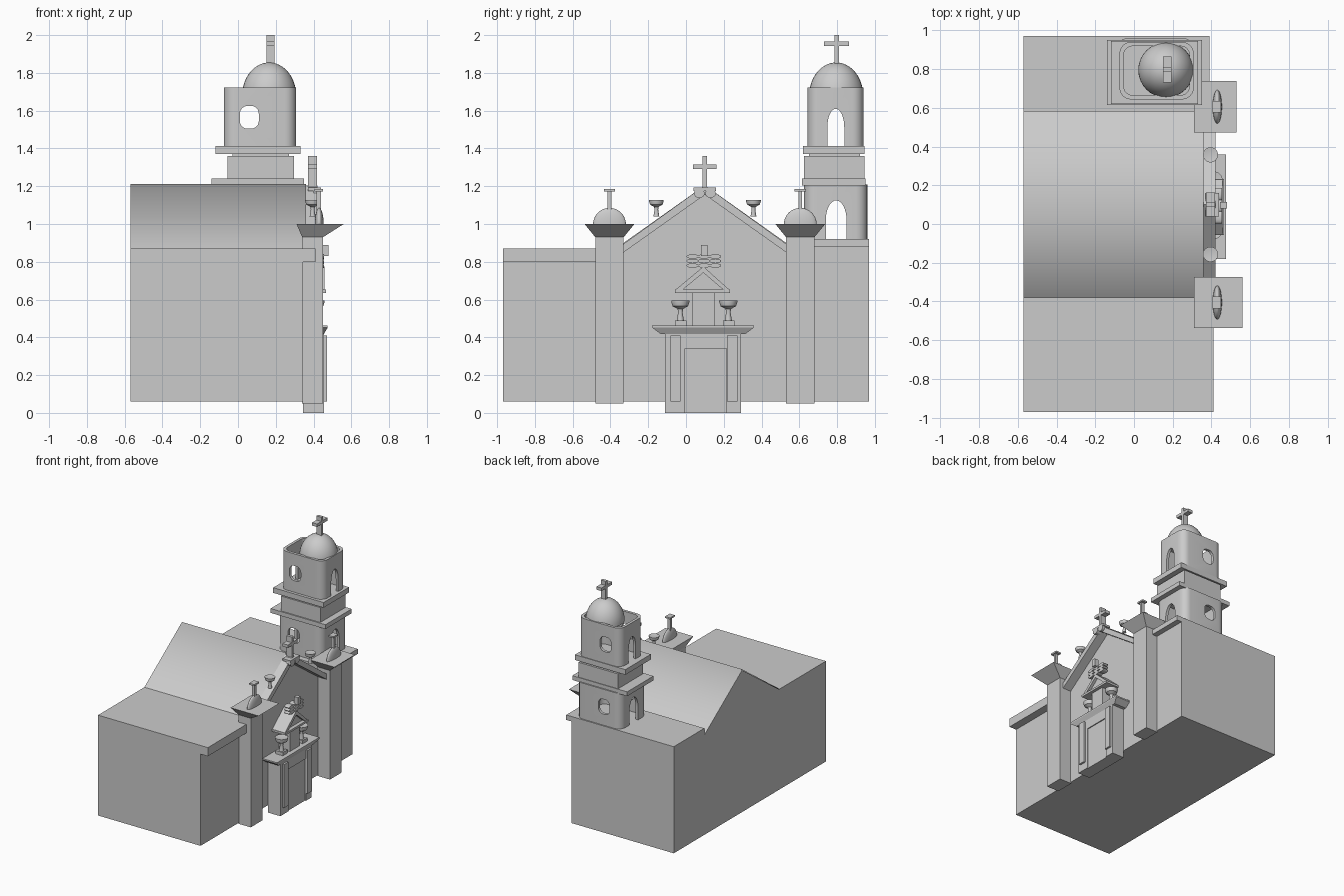
import bpy, bmesh, math
from mathutils import Vector

if "Cube" in bpy.data.objects:
    bpy.data.objects.remove(bpy.data.objects["Cube"])

stone = bpy.data.materials.new("grey_stone")
stone.use_nodes = True
stone.diffuse_color = (0.6, 0.6, 0.6, 1)
stone.node_tree.nodes["Principled BSDF"].inputs["Base Color"].default_value = (0.6, 0.6, 0.6, 1)


def finish(name, bm, smooth=None):
    bmesh.ops.recalc_face_normals(bm, faces=bm.faces)
    mesh = bpy.data.meshes.new(name)
    bm.to_mesh(mesh)
    bm.free()
    mesh.materials.append(stone)
    ob = bpy.data.objects.new(name, mesh)
    bpy.context.collection.objects.link(ob)
    if smooth:
        round_off(mesh, smooth)
    return ob


def round_off(mesh, degrees):
    for p in mesh.polygons:
        p.use_smooth = True
    mesh.set_sharp_from_angle(angle=math.radians(degrees))


def extrude(name, points, direction, smooth=None):
    """Closed outline pushed along a direction."""
    bm = bmesh.new()
    face = bm.faces.new([bm.verts.new(p) for p in points])
    new = bmesh.ops.extrude_face_region(bm, geom=[face])["geom"]
    bmesh.ops.translate(bm, vec=direction, verts=[g for g in new if isinstance(g, bmesh.types.BMVert)])
    return finish(name, bm, smooth)


def slab(name, profile, x0, x1, smooth=None):
    """Profile in (y, z), thick along x."""
    return extrude(name, [(x0, y, z) for y, z in profile], Vector((x1 - x0, 0, 0)), smooth)


def flare(name, low, z0, high, z1):
    """Block between two rectangles (x0, x1, y0, y1)."""
    bm = bmesh.new()
    rings = []
    for (x0, x1, y0, y1), z in ((low, z0), (high, z1)):
        rings.append([bm.verts.new((x, y, z)) for x, y in ((x0, y0), (x1, y0), (x1, y1), (x0, y1))])
    a, b = rings
    bm.faces.new(a)
    bm.faces.new(b)
    for i in range(4):
        j = (i + 1) % 4
        bm.faces.new((a[i], a[j], b[j], b[i]))
    return finish(name, bm)


def box(name, x0, x1, y0, y1, z0, z1):
    return flare(name, (x0, x1, y0, y1), z0, (x0, x1, y0, y1), z1)


def lathe(name, profile, x, y, squash=1, steps=32):
    """Profile (radius, z) spun round a vertical axis."""
    bm = bmesh.new()
    verts = [bm.verts.new((r, 0, z)) for r, z in profile]
    edges = [bm.edges.new(e) for e in zip(verts, verts[1:])]
    bmesh.ops.spin(bm, geom=verts + edges, cent=(0, 0, 0), axis=(0, 0, 1),
                   angle=math.tau, steps=steps, use_duplicate=False)
    bmesh.ops.remove_doubles(bm, verts=bm.verts, dist=0.0005)
    for v in bm.verts:
        v.co.x = v.co.x * squash + x
        v.co.y += y
    return finish(name, bm, 40)


def cross(name, x, y, z0, z1, arm_z, half, depth):
    box(name + "_post", x - depth, x + depth, y - 0.012, y + 0.012, z0, z1)
    box(name + "_arm", x - depth, x + depth, y - half, y + half, arm_z - 0.012, arm_z + 0.012)


def dome_profile(r, z, h, n=12):
    return [(0, z)] + [(r * math.cos(i / n * math.pi / 2), z + h * math.sin(i / n * math.pi / 2))
                       for i in range(n + 1)]


# Side wings and nave
box("side_wing", -0.57, 0.345, -0.97, -0.38, 0.06, 0.87)
box("side_wing_cornice", 0.345, 0.41, -0.97, -0.48, 0.80, 0.87)
box("tower_wing", -0.57, 0.345, 0.58, 0.97, 0.06, 0.92)
box("tower_wing_cornice", 0.345, 0.39, 0.68, 0.97, 0.88, 0.92)
MID = 0.1
slab("nave", [(-0.38, 0.06), (0.58, 0.06), (0.58, 0.865), (MID, 1.205), (-0.38, 0.865)], -0.57, 0.345)

# Roof sheet with softly shaded ridge
bm = bmesh.new()
rows = [[bm.verts.new((x, y, z)) for x in (-0.57, 0.36)]
        for y, z in ((-0.38, 0.87), (MID, 1.213), (0.58, 0.87))]
for a, b in zip(rows, rows[1:]):
    bm.faces.new((a[0], a[1], b[1], b[0]))
roof = finish("nave_roof", bm, 180)
if roof.data.polygons[0].normal.z < 0:
    roof.data.flip_normals()

# Gable moulding
slab("gable_moulding", [(-0.33, 0.895), (MID, 1.205), (0.53, 0.895), (0.53, 0.85),
                        (MID, 1.155), (-0.33, 0.85)], 0.345, 0.42)

# Front piers with flared caps, half domes and finials
for side, y, out in (("right", -0.405, 0.56), ("left", 0.605, 0.53)):
    box(side + "_pier", 0.34, 0.45, y - 0.075, y + 0.075, 0.05, 0.94)
    flare(side + "_pier_cap", (0.34, 0.45, y - 0.075, y + 0.075), 0.93,
          (0.31, out, y - 0.132, y + 0.132), 1.0)
    lathe(side + "_pier_dome", dome_profile(0.087, 0.998, 0.087), 0.43, y, 0.27)
    box(side + "_finial", 0.415, 0.44, y - 0.01, y + 0.01, 1.07, 1.175)
    box(side + "_finial_cap", 0.405, 0.45, y - 0.03, y + 0.03, 1.172, 1.185)


def urn(name, x, y, z, s):
    shape = [(0, 0), (0.4, 0), (0.25, 0.9), (0.3, 1.3), (0.85, 1.6), (1, 2.05), (1, 2.25), (0.8, 2.25), (0, 2)]
    lathe(name, [(r * s, z + h * s) for r, h in shape], x, y)


for side, s in (("right", -1), ("left", 1)):
    urn(side + "_gable_urn", 0.395, MID + s * 0.257, 1.04, 0.039)
    urn(side + "_portal_urn", 0.41, MID - 0.003 + s * 0.127, 0.488, 0.048)
    box(side + "_portal_urn_foot", 0.375, 0.44, MID + s * 0.127 - 0.03, MID + s * 0.127 + 0.03, 0.46, 0.489)
    # Scrolls under the gable cross
    disc = [(MID + s * 0.03 + 0.028 * math.cos(a), 1.162 + 0.024 * math.sin(a))
            for a in [i * math.tau / 20 for i in range(20)]]
    slab(side + "_gable_scroll", disc, 0.40, 0.44, 40)
    # Framed portal pilasters
    c = MID - 0.005 + s * 0.15
    box(side + "_portal_pilaster", 0.44, 0.47, c - 0.027, c + 0.027, 0.06, 0.41)

box("gable_cross_base", 0.37, 0.44, MID - 0.06, MID + 0.06, 1.175, 1.192)
cross("gable_cross", 0.395, MID, 1.18, 1.36, 1.303, 0.062, 0.024)

# Portal
slab("portal_surround", [(-0.11, 0), (-0.005, 0), (-0.005, 0.34), (0.215, 0.34), (0.215, 0),
                         (0.29, 0), (0.29, 0.42), (-0.11, 0.42)], 0.345, 0.455)
box("portal_door", 0.345, 0.447, -0.005, 0.215, 0, 0.34)
flare("portal_cornice", (0.345, 0.455, -0.135, 0.315), 0.418, (0.345, 0.475, -0.18, 0.36), 0.452)
box("portal_cornice_top", 0.345, 0.475, -0.18, 0.36, 0.452, 0.463)
box("portal_niche", 0.345, 0.44, 0.032, 0.153, 0.46, 0.64)
slab("pediment", [(-0.04, 0.65), (0.22, 0.65), (0.092, 0.745)], 0.345, 0.435)
slab("pediment_rake", [(-0.058, 0.65), (0.092, 0.775), (0.232, 0.65), (0.2, 0.65),
                       (0.092, 0.742), (-0.02, 0.65)], 0.345, 0.458)
box("pediment_base", 0.345, 0.465, -0.058, 0.232, 0.635, 0.652)
for row in range(3):
    for s in (-1, 0, 1):
        y, z = 0.095 + s * 0.06, 0.78 + row * 0.024
        oval = [(y + 0.032 * math.cos(i * math.tau / 16), z + 0.012 * math.sin(i * math.tau / 16))
                for i in range(16)]
        slab("pediment_scroll", oval, 0.41, 0.455, 40)
box("pediment_finial", 0.445, 0.48, 0.08, 0.113, 0.83, 0.89)


# Tower stages: rounded hollow walls pierced by arches and windows
def rounded(x0, x1, y0, y1, r, n=6):
    pts = []
    for k, (cx, cy) in enumerate(((x1 - r, y1 - r), (x0 + r, y1 - r), (x0 + r, y0 + r), (x1 - r, y0 + r))):
        for i in range(n + 1):
            a = (k + i / n) * math.pi / 2
            pts.append((cx + r * math.cos(a), cy + r * math.sin(a)))
    return pts


def belfry(name, x0, x1, y0, y1, z0, z1, arch, window):
    t = 0.022
    wall = extrude(name, [(x, y, z0) for x, y in rounded(x0, x1, y0, y1, 0.06)], Vector((0, 0, z1 - z0)))
    hollow = extrude(name + "_hollow", [(x, y, z0 - 0.1) for x, y in
                                        rounded(x0 + t, x1 - t, y0 + t, y1 - t, 0.045)],
                     Vector((0, 0, z1 - z0 + 0.2)))
    cy, half, spring, top = arch
    curve = [(cy + half * math.cos(i * math.pi / 16), spring + (top - spring) * math.sin(i * math.pi / 16))
             for i in range(17)]
    door = slab(name + "_arch", [(cy + half, z0 - 0.1)] + curve + [(cy - half, z0 - 0.1)], x0 - 0.2, x1 + 0.2)
    cx, cz, rx, rz = window
    oval = [(cx + dx, y0 - 0.2, cz + dz) for dx, dz in rounded(-rx, rx, -rz, rz, rx * 0.8)]
    port = extrude(name + "_window", oval, Vector((0, y1 - y0 + 0.4, 0)))
    cutters = (hollow, door, port)
    for c in cutters:
        c.hide_render = True
        mod = wall.modifiers.new(c.name, "BOOLEAN")
        mod.operation, mod.solver, mod.object = "DIFFERENCE", "EXACT", c
    bpy.context.view_layer.update()
    cut = bpy.data.meshes.new_from_object(wall.evaluated_get(bpy.context.evaluated_depsgraph_get()))
    wall.modifiers.clear()
    wall.data = cut
    for c in cutters:
        bpy.data.objects.remove(c)
    round_off(cut, 30)


belfry("lower_belfry", -0.09, 0.31, 0.625, 0.96, 0.915, 1.21, (0.795, 0.055, 1.02, 1.125), (0.06, 1.07, 0.05, 0.06))
box("lower_ledge", -0.14, 0.35, 0.615, 0.95, 1.205, 1.24)
box("tower_drum", -0.055, 0.297, 0.625, 0.945, 1.24, 1.36)
box("upper_ledge", -0.12, 0.33, 0.62, 0.945, 1.37, 1.412)
box("ledge_joint", -0.03, 0.27, 0.65, 0.92, 1.355, 1.375)
belfry("upper_belfry", -0.075, 0.308, 0.643, 0.94, 1.41, 1.722, (0.793, 0.045, 1.51, 1.61), (0.06, 1.565, 0.05, 0.06))

# Bell tower dome and cross
lathe("tower_dome", dome_profile(0.143, 1.68, 0.175), 0.165, 0.795)
cross("tower_cross", 0.172, 0.797, 1.84, 2.0, 1.955, 0.067, 0.022)
